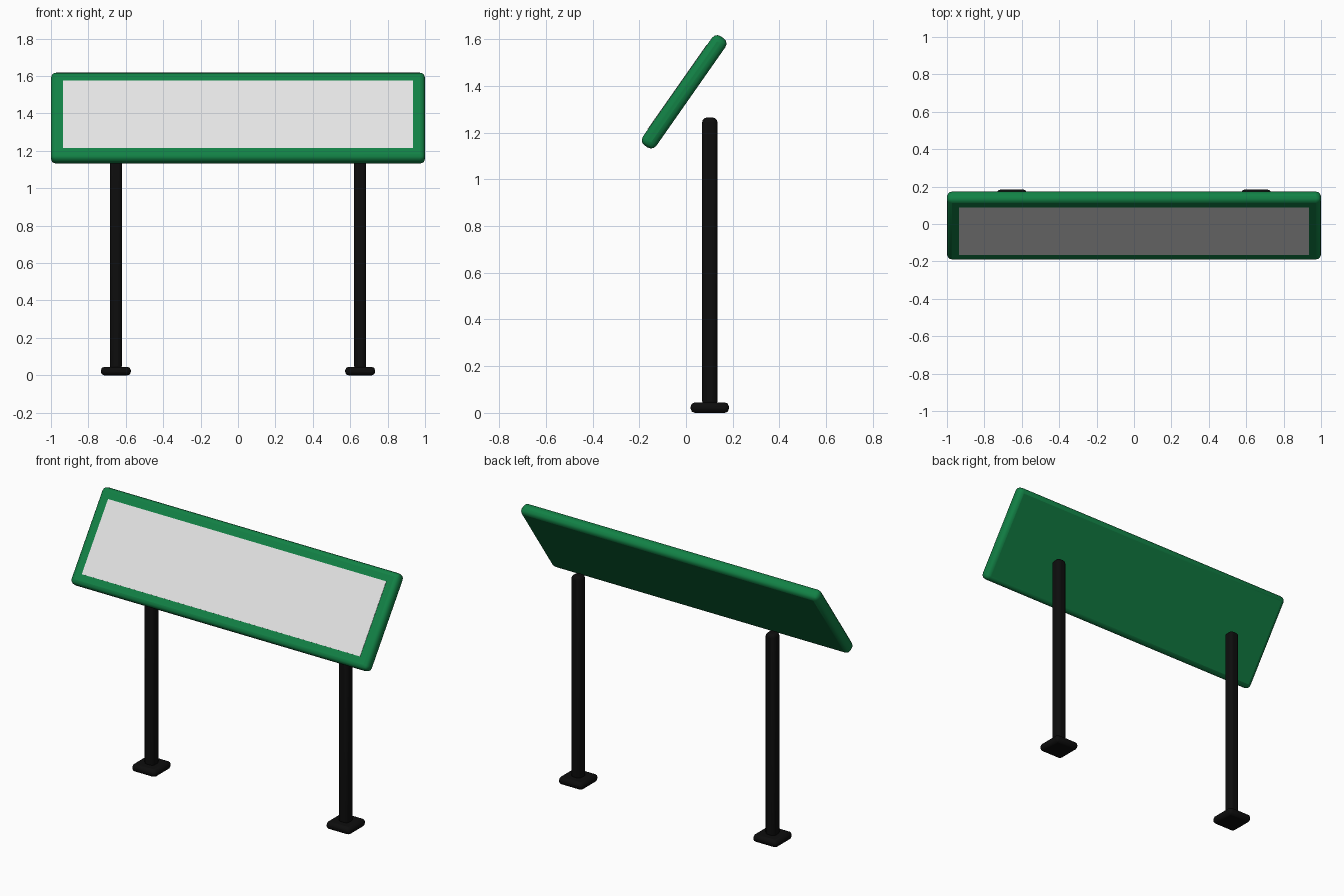
import bpy
import math
from mathutils import Matrix, Vector

cube = bpy.data.objects.get("Cube")
if cube:
    bpy.data.objects.remove(cube, do_unlink=True)


def material(name, color):
    mat = bpy.data.materials.new(name)
    mat.use_nodes = True
    mat.diffuse_color = (*color, 1)
    mat.node_tree.nodes["Principled BSDF"].inputs["Base Color"].default_value = (*color, 1)
    return mat


green = material("sign green", (0.006, 0.22, 0.06))
white = material("panel white", (0.78, 0.78, 0.78))
black = material("post black", (0.004, 0.004, 0.004))


def box(name, size, center, mat, bevel=0, segments=2, tilt=0):
    """Box with baked size, optional rounded edges and a tilt about x."""
    bpy.ops.mesh.primitive_cube_add(size=1, location=center)
    obj = bpy.context.object
    obj.name = name
    obj.data.transform(Matrix.Diagonal((*size, 1)))
    obj.rotation_euler.x = tilt
    obj.data.materials.append(mat)
    if bevel:
        mod = obj.modifiers.new("rounded edges", "BEVEL")
        mod.width = bevel
        mod.segments = segments
        bpy.ops.object.shade_smooth_by_angle(angle=math.radians(35))
    return obj


# Tilted sign board with a thin display face on its front
tilt = math.radians(-35)
board_center = Vector((0, -0.008, 1.375))
thickness = 0.07
normal = Matrix.Rotation(tilt, 3, "X") @ Vector((0, -1, 0))
box("sign_board", (2, thickness, 0.57), board_center, green, 0.027, 3, tilt)
box("display_face", (1.87, 0.004, 0.44), board_center + normal * thickness / 2,
    white, tilt=tilt)

# Two posts standing on square foot plates
post_y = 0.102
for side, sign in (("left", 1), ("right", -1)):
    x = sign * 0.653
    box(side + "_post", (0.065, 0.065, 1.235), (x, post_y, 0.6475), black, 0.02, 3)
    box(side + "_foot_plate", (0.16, 0.164, 0.045), (x, post_y, 0.0225), black, 0.018, 2)
